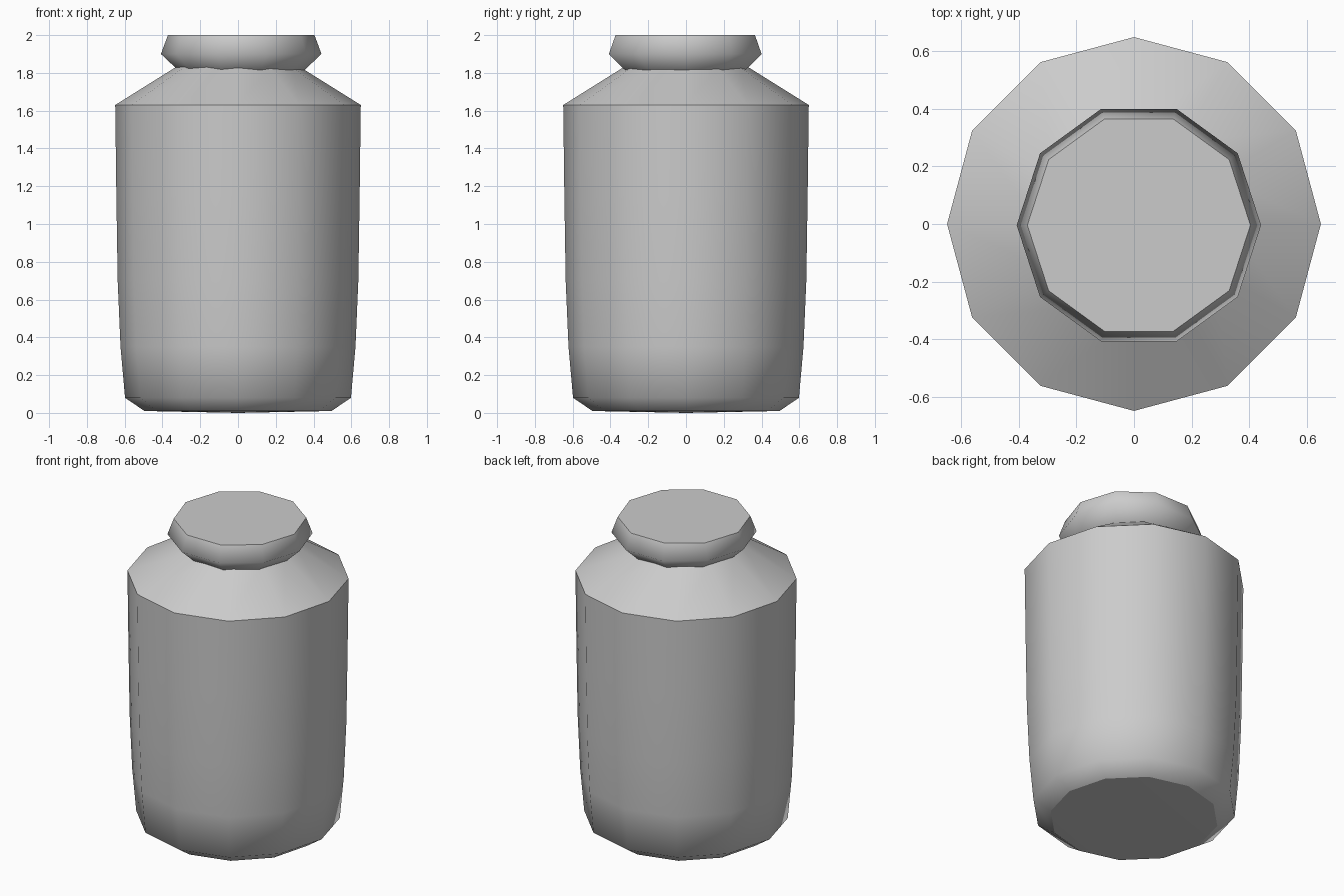
import bpy, bmesh
from math import sin, cos, tau

if "Cube" in bpy.data.objects:
    bpy.data.objects.remove(bpy.data.objects["Cube"])


def lathe(name, profile, sides, sharp_rings, centre=(0, 0), base_z=None):
    """Revolve (radius, z) points around z, closing both ends."""
    bm = bmesh.new()
    rings = [[bm.verts.new((centre[0] + r * cos(tau * i / sides),
                            centre[1] + r * sin(tau * i / sides), z))
              for i in range(sides)] for r, z in profile]
    for low, high in zip(rings, rings[1:]):
        for i in range(sides):
            j = (i + 1) % sides
            bm.faces.new((low[i], low[j], high[j], high[i]))
    bm.faces.new(rings[-1])
    if base_z is None:
        bm.faces.new(rings[0][::-1])
    else:
        tip = bm.verts.new((centre[0], centre[1], base_z))
        for i in range(sides):
            bm.faces.new((rings[0][(i + 1) % sides], rings[0][i], tip))
    for f in bm.faces:
        f.smooth = True
    for k in sharp_rings:
        for i in range(sides):
            e = bm.edges.get((rings[k][i], rings[k][(i + 1) % sides]))
            e.smooth = False
    mesh = bpy.data.meshes.new(name)
    bm.to_mesh(mesh)
    bm.free()
    obj = bpy.data.objects.new(name, mesh)
    bpy.context.collection.objects.link(obj)
    return obj


# Twelve-sided jar with rounded foot and sloping shoulder
lathe("jar_body",
      [(0.495, 0.01), (0.598, 0.08), (0.622, 0.35), (0.637, 0.7),
       (0.644, 1.15), (0.65, 1.63), (0.33, 1.83)],
      12, sharp_rings=(0, 5, 6), base_z=0.0)

# Ten-sided stopper, slightly off-centre, sunk into the shoulder
lathe("jar_lid",
      [(0.335, 1.815), (0.425, 1.90), (0.388, 2.0)],
      10, sharp_rings=(0, 2), centre=(0.017, -0.004))
